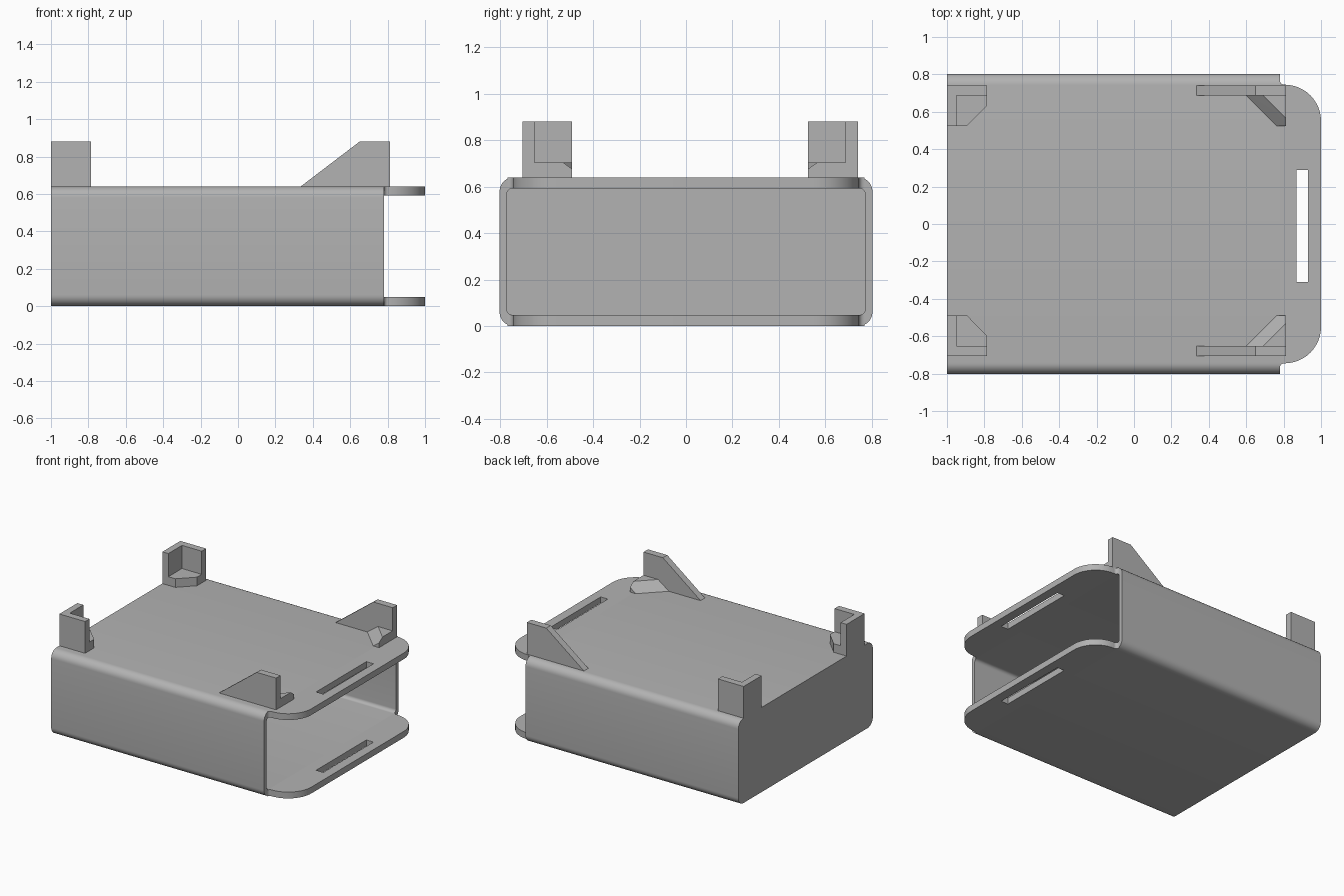
import bpy, bmesh, math
from mathutils import Vector

if "Cube" in bpy.data.objects:
    bpy.data.objects.remove(bpy.data.objects["Cube"])

grey = bpy.data.materials.new("plain grey")
grey.use_nodes = True
grey.diffuse_color = (0.45, 0.45, 0.45, 1)
grey.node_tree.nodes["Principled BSDF"].inputs["Base Color"].default_value = grey.diffuse_color

TOP = 0.64       # top of the tray
MID = 0.0175     # mirror line of the corner brackets


def finish(name, bm):
    bmesh.ops.recalc_face_normals(bm, faces=bm.faces)
    mesh = bpy.data.meshes.new(name)
    bm.to_mesh(mesh)
    bm.free()
    mesh.materials.append(grey)
    obj = bpy.data.objects.new(name, mesh)
    bpy.context.collection.objects.link(obj)
    bpy.ops.object.select_all(action='DESELECT')
    obj.select_set(True)
    bpy.context.view_layer.objects.active = obj
    bpy.ops.object.shade_smooth_by_angle(angle=math.radians(30))
    return obj


def arc(cx, cy, r, start, end, steps=8):
    angles = [math.radians(start + (end - start) * i / steps) for i in range(steps + 1)]
    return [(cx + r * math.cos(a), cy + r * math.sin(a)) for a in angles]


def rounded_rect(half_w, z0, z1, r):
    w = half_w - r
    return (arc(w, z1 - r, r, 0, 90) + arc(-w, z1 - r, r, 90, 180)
            + arc(-w, z0 + r, r, 180, 270) + arc(w, z0 + r, r, 270, 360))


def prism(name, outline, z0, z1):
    bm = bmesh.new()
    face = bm.faces.new([bm.verts.new((x, y, z0)) for x, y in outline])
    geom = bmesh.ops.extrude_face_region(bm, geom=[face], use_keep_orig=True)["geom"]
    bmesh.ops.translate(bm, vec=(0, 0, z1 - z0),
                        verts=[v for v in geom if isinstance(v, bmesh.types.BMVert)])
    return finish(name, bm)


# Hollow sleeve, closed at the left end and open at the right
def build_sleeve():
    outer = rounded_rect(0.803, 0, TOP, 0.06)
    inner = rounded_rect(0.772, 0.048, 0.593, 0.025)
    bm = bmesh.new()
    rings = [[bm.verts.new((x, y, z)) for y, z in loop]
             for x, loop in ((-1, outer), (0.78, outer), (0.78, inner), (-0.955, inner))]
    n = len(outer)
    for a, b in zip(rings, rings[1:]):
        for i in range(n):
            j = (i + 1) % n
            bm.faces.new((a[i], a[j], b[j], b[i]))
    bm.faces.new(rings[0])
    bm.faces.new(rings[-1])
    finish("sleeve_body", bm)


# Rounded lip with a strap slot
def build_lip(name, z0, z1):
    half = (arc(0.803, 0.768, 0.023, 180, 270, 6)
            + arc(0.805, 0.55, 0.195, 90, 0, 12))
    outline = half + [(x, -y) for x, y in reversed(half)]
    slot = [(0.87, -0.31), (0.93, -0.31), (0.93, 0.29), (0.87, 0.29)]
    bm = bmesh.new()
    edges = []
    for loop in (outline, slot):
        vs = [bm.verts.new((x, y, z0)) for x, y in loop]
        edges += [bm.edges.new((vs[i - 1], vs[i])) for i in range(len(vs))]
    bmesh.ops.triangle_fill(bm, edges=edges, use_beauty=True)
    geom = bmesh.ops.extrude_face_region(bm, geom=bm.faces[:], use_keep_orig=True)["geom"]
    bmesh.ops.translate(bm, vec=(0, 0, z1 - z0),
                        verts=[v for v in geom if isinstance(v, bmesh.types.BMVert)])
    finish(name, bm)


# Corner brackets; d is the distance outward from the mirror line
def build_brackets(side, s):
    def flip(points):
        return [(x, MID + s * d) for x, d in points]

    far, wall, near = 0.7225, 0.67, 0.5075
    # closed-end bracket: angled wall and chamfered shelf
    prism("end_bracket_wall_" + side, flip([
        (-1, far), (-0.785, far), (-0.785, wall), (-0.95, wall),
        (-0.95, near), (-1, near)]), TOP - 0.01, 0.88)
    prism("end_bracket_shelf_" + side, flip([
        (-0.95, wall), (-0.785, wall), (-0.785, 0.615),
        (-0.892, near), (-0.95, near)]), TOP - 0.01, 0.705)

    # open-end bracket: sloping fin
    bm = bmesh.new()
    profile = [(0.335, TOP), (0.65, 0.88), (0.812, 0.88), (0.812, TOP - 0.01), (0.335, TOP - 0.01)]
    a, b = [[bm.verts.new((x, MID + s * d, z)) for x, z in profile] for d in (far, wall)]
    bm.faces.new(a)
    bm.faces.new(b)
    for i in range(len(a)):
        bm.faces.new((a[i - 1], a[i], b[i], b[i - 1]))
    finish("fin_bracket_wall_" + side, bm)

    # open-end bracket: ramped corner support
    bm = bmesh.new()
    for x, d, z in ((0.60, wall, TOP), (0.812, wall, TOP), (0.812, near, TOP),
                    (0.763, near, TOP), (0.69, wall, 0.705), (0.812, wall, 0.705),
                    (0.812, 0.548, 0.705), (0.812, near, 0.676)):
        bm.verts.new(Vector((x, MID + s * d, z)))
    bmesh.ops.convex_hull(bm, input=bm.verts[:])
    finish("fin_bracket_support_" + side, bm)


build_sleeve()
build_lip("lower_lip", 0, 0.048)
build_lip("upper_lip", 0.593, TOP)
for side, s in (("front", -1), ("back", 1)):
    build_brackets(side, s)
